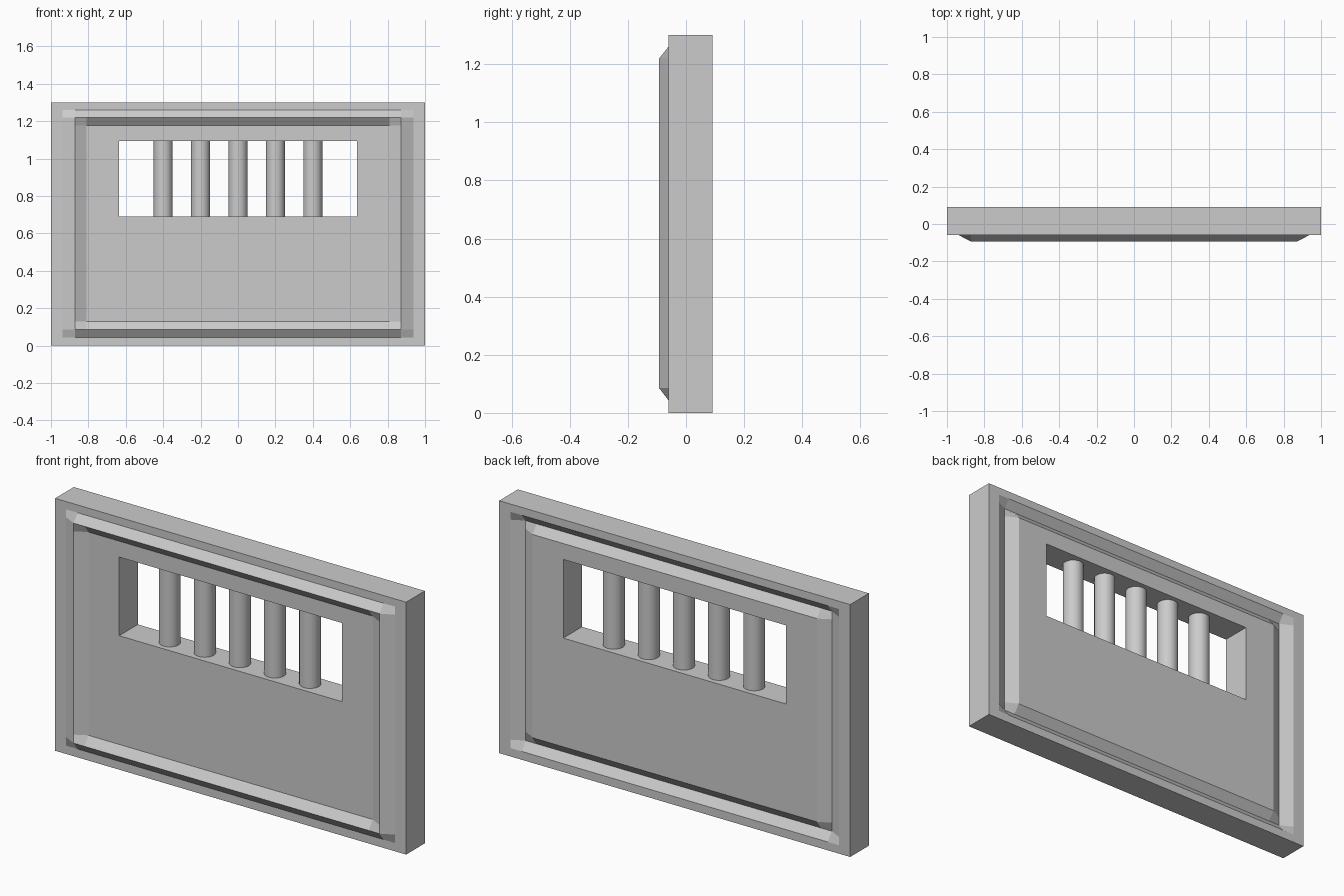
import bpy, bmesh

if "Cube" in bpy.data.objects:
    bpy.data.objects.remove(bpy.data.objects["Cube"])

FRONT, BACK, RIDGE = -0.06, 0.092, 0.033

grey = bpy.data.materials.new("light_grey")
grey.diffuse_color = (0.6, 0.6, 0.6, 1)
grey.use_nodes = True
grey.node_tree.nodes["Principled BSDF"].inputs["Base Color"].default_value = grey.diffuse_color


def add_object(name, bm):
    bmesh.ops.recalc_face_normals(bm, faces=bm.faces[:])
    mesh = bpy.data.meshes.new(name)
    bm.to_mesh(mesh)
    bm.free()
    mesh.materials.append(grey)
    obj = bpy.data.objects.new(name, mesh)
    bpy.context.collection.objects.link(obj)
    return obj


# Wall panel: grid with one raised loop (ridge in front, groove behind) and a window
half = [0.635, 0.81, 0.872, 0.937, 1.0]
xs = [-x for x in reversed(half)] + half
zs = [0, 0.043, 0.086, 0.13, 0.69, 1.095, 1.177, 1.219, 1.26, 1.3]

bm = bmesh.new()
grid = {}
for i, x in enumerate(xs):
    for j, z in enumerate(zs):
        on_ridge = max(abs(i - 4.5), abs(j - 4.5)) == 2.5
        grid[i, j] = bm.verts.new((x, FRONT - RIDGE * on_ridge, z))
for i in range(9):
    for j in range(9):
        if (i, j) != (4, 4):  # window opening
            bm.faces.new([grid[i, j], grid[i + 1, j], grid[i + 1, j + 1], grid[i, j + 1]])
result = bmesh.ops.extrude_face_region(bm, geom=bm.faces[:], use_keep_orig=True)
moved = [g for g in result["geom"] if isinstance(g, bmesh.types.BMVert)]
bmesh.ops.translate(bm, verts=moved, vec=(0, BACK - FRONT, 0))
add_object("wall_panel", bm)

# Window bars
for n in range(5):
    bm = bmesh.new()
    bmesh.ops.create_cone(bm, cap_ends=True, segments=32, radius1=0.051, radius2=0.051,
                          depth=zs[5] - zs[4] + 0.01)
    bmesh.ops.translate(bm, verts=bm.verts[:],
                        vec=((n - 2) * 0.2, (FRONT + BACK) / 2, (zs[4] + zs[5]) / 2))
    for f in bm.faces:
        f.smooth = len(f.verts) == 4
    for e in bm.edges:
        e.smooth = all(f.smooth for f in e.link_faces)
    add_object(f"window_bar_{n + 1}", bm)
